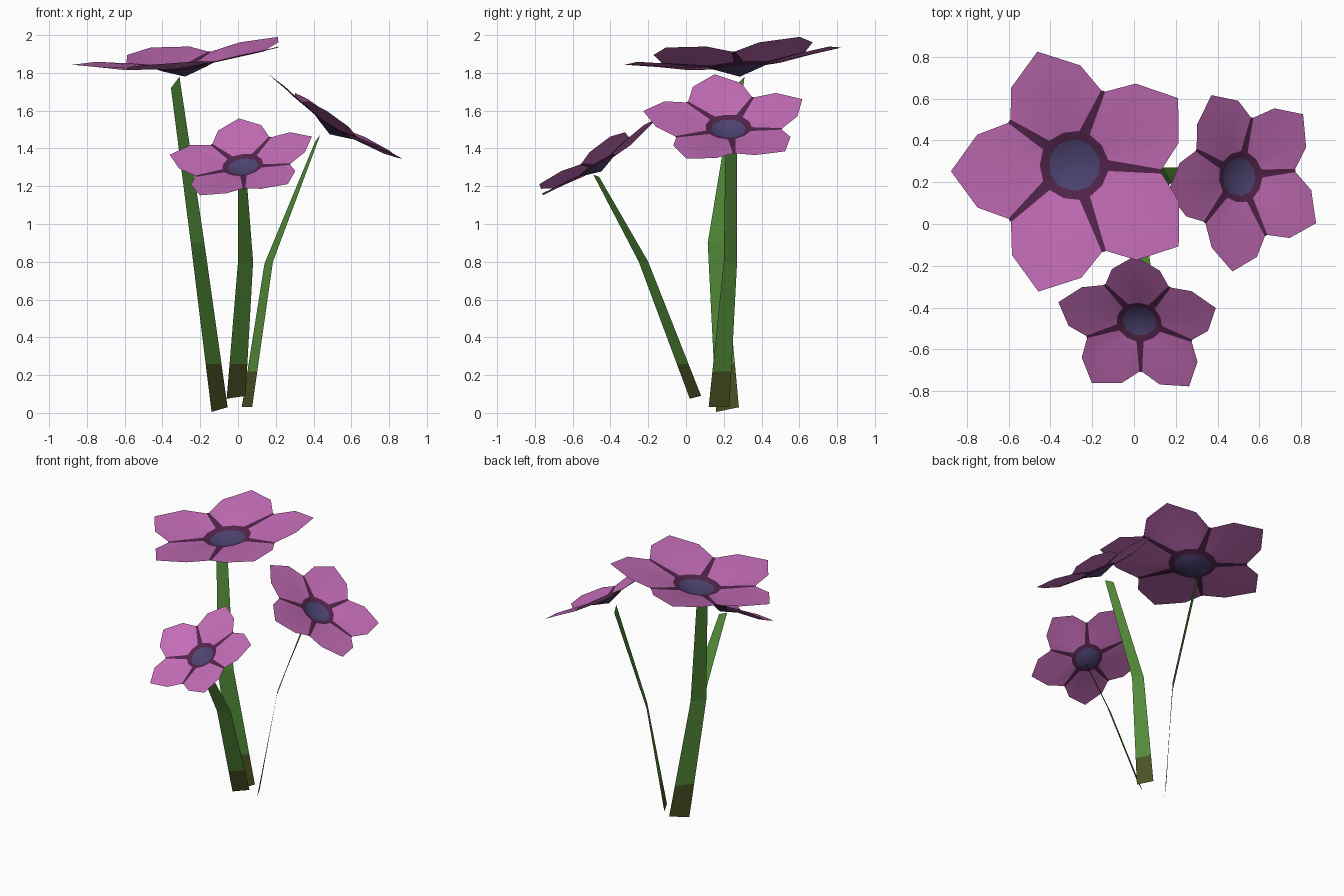
import bpy, bmesh, math
from mathutils import Vector

if "Cube" in bpy.data.objects:
    bpy.data.objects.remove(bpy.data.objects["Cube"])


def material(name, color):
    m = bpy.data.materials.new(name)
    m.diffuse_color = (*color, 1)
    m.use_nodes = True
    m.node_tree.nodes["Principled BSDF"].inputs["Base Color"].default_value = m.diffuse_color
    return m


PINK = material("petal_pink", (0.545, 0.15, 0.468))
PLUM = material("dark_plum", (0.085, 0.018, 0.070))
BLUE = material("centre_blue", (0.075, 0.056, 0.165))
GREEN = material("stem_green", (0.089, 0.27, 0.042))
OLIVE = material("stem_base_olive", (0.073, 0.088, 0.018))


def finish(name, bm, mats, smooth=False):
    me = bpy.data.meshes.new(name)
    bm.to_mesh(me)
    bm.free()
    for m in mats:
        me.materials.append(m)
    ob = bpy.data.objects.new(name, me)
    bpy.context.collection.objects.link(ob)
    if smooth:
        bpy.context.view_layer.objects.active = ob
        ob.select_set(True)
        bpy.ops.object.shade_smooth_by_angle(angle=math.radians(30))
        ob.select_set(False)
    return ob


def flower(name, apex, normal, size, seam_deg, offset=(0, 0)):
    """Five-petal shallow cup: blue centre, plum ring, plum seams, pink petals."""
    bm = bmesh.new()
    turn = Vector((0, 0, 1)).rotation_difference(Vector(normal).normalized())

    def point(r, a, h, side=0.0, shift=0.0):
        # side moves the point across its own radius, shift follows the rim offset
        x = r * math.cos(a) - side * math.sin(a) + offset[0] * shift
        y = r * math.sin(a) + side * math.cos(a) + offset[1] * shift
        return bm.verts.new(Vector(apex) + turn @ (Vector((x, y, h)) * size))

    def face(verts, mat):
        bm.faces.new(verts).material_index = mat

    tip = point(0, 0, 0)
    disc, ring, seams, petals = [], [], [], []
    step = math.radians(72)
    for k in range(5):
        a = math.radians(seam_deg) + k * step
        mid = a + step / 2
        # three points per petal on the centre disc and on the dark ring
        for loop, r, h, w in ((disc, 0.12, 0.045, 0.035), (ring, 0.165, 0.062, 0.026)):
            loop += [point(r, a, h, -w), point(r, a, h, w), point(r, mid, h)]
        seams.append((point(0.405, a, 0.09, -0.010, 1), point(0.405, a, 0.09, 0.010, 1)))
        petals.append((point(0.51, mid - 0.35, 0.118, 0, 1),
                       point(0.605, mid, 0.130, 0, 1),
                       point(0.51, mid + 0.35, 0.118, 0, 1)))
    n = len(disc)
    for i in range(n):
        j = (i + 1) % n
        face((tip, disc[i], disc[j]), 2)
        face((disc[i], ring[i], ring[j], disc[j]), 1)
    for k in range(5):
        i = 3 * k
        nxt = (k + 1) % 5
        s1, p, s2 = petals[k]
        face((ring[i], seams[k][0], seams[k][1], ring[i + 1]), 1)
        # each petal is two halves folded on its middle line
        face((ring[i + 1], seams[k][1], s1, ring[i + 2]), 0)
        face((ring[i + 2], s1, p), 0)
        face((ring[i + 2], p, s2), 0)
        face((ring[i + 2], s2, seams[nxt][0], ring[(i + 3) % n]), 0)
    finish(name, bm, (PINK, PLUM, BLUE), smooth=True)


def stem(name, rungs, base_z):
    """Flat ribbon through pairs of edge points, olive below base_z."""
    rungs = [(Vector(a), Vector(b)) for a, b in rungs]
    (a0, b0), (a1, b1) = rungs[:2]
    ta = (base_z - a0.z) / (a1.z - a0.z)
    tb = (base_z - b0.z) / (b1.z - b0.z)
    rungs.insert(1, (a0.lerp(a1, ta), b0.lerp(b1, tb)))
    bm = bmesh.new()
    vs = [[bm.verts.new(p) for p in r] for r in rungs]
    for i in range(len(vs) - 1):
        f = bm.faces.new((vs[i][0], vs[i][1], vs[i + 1][1], vs[i + 1][0]))
        f.material_index = 1 if i == 0 else 0
    finish(name, bm, (GREEN, OLIVE))


# Flower heads
flower("large_flower", (-0.28, 0.285, 1.78), (-0.11, -0.08, 1), 1.0, 0, (0.02, -0.025))
flower("right_flower", (0.485, 0.225, 1.475), (0.63, 0, 1), 0.74, 8, (0, -0.015))
flower("front_flower", (0.03, -0.448, 1.278), (-0.15, -0.62, 1), 0.66, 54)

# Ribbon stems
stem("large_flower_stem", [((-0.14, 0.16, 0.005), (-0.055, 0.28, 0.03)),
                           ((-0.25, 0.115, 0.9), (-0.178, 0.20, 0.9)),
                           ((-0.355, 0.25, 1.72), (-0.31, 0.31, 1.78))], 0.26)
stem("right_flower_stem", [((0.02, 0.23, 0.03), (0.075, 0.12, 0.03)),
                           ((0.14, 0.27, 0.79), (0.185, 0.20, 0.8)),
                           ((0.41, 0.27, 1.44), (0.435, 0.21, 1.47))], 0.22)
stem("front_flower_stem", [((-0.06, 0.02, 0.075), (0.04, 0.08, 0.09)),
                           ((0.0, -0.25, 0.8), (0.08, -0.20, 0.8)),
                           ((0.0, -0.49, 1.26), (0.045, -0.46, 1.25))], 0.26)
